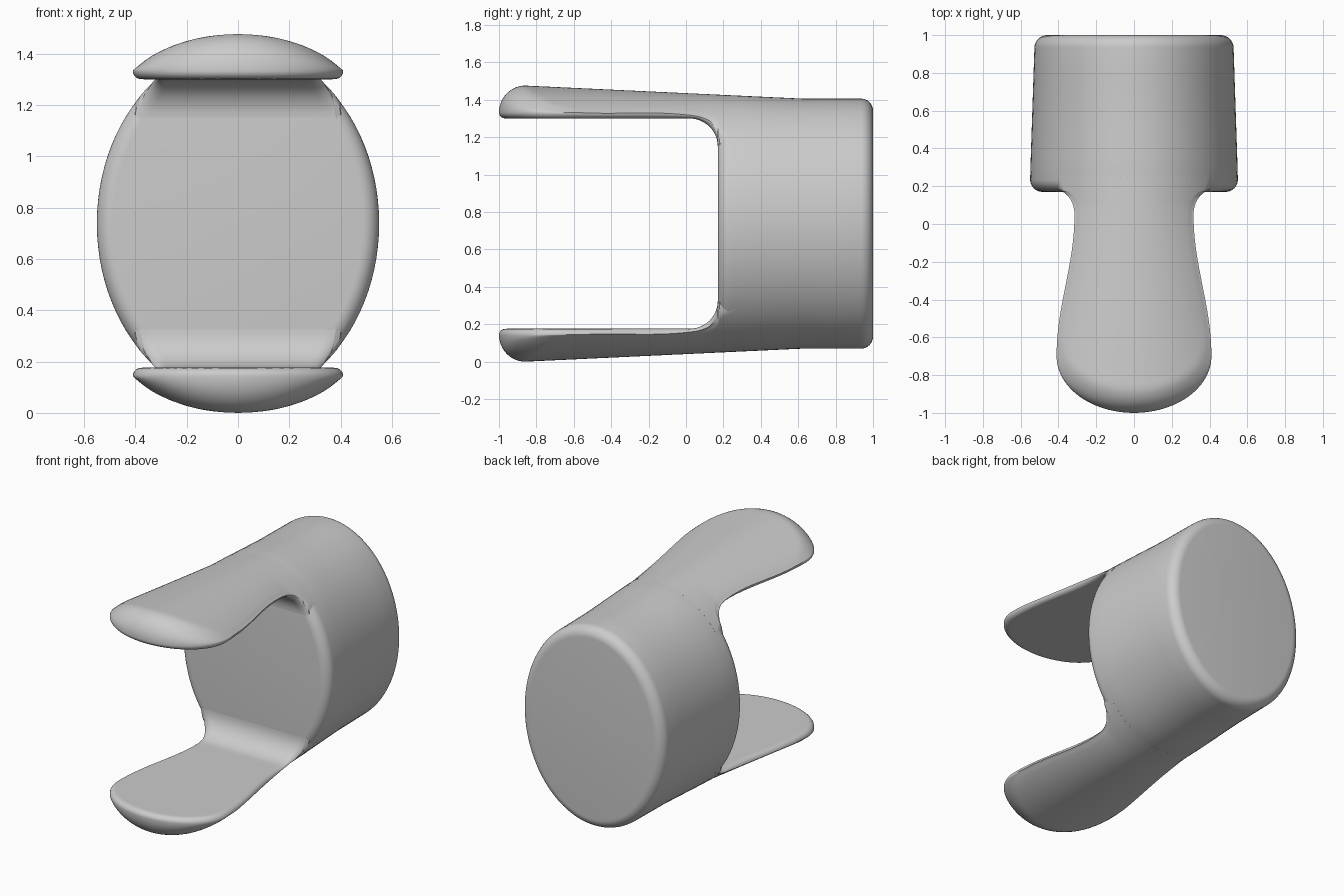
import bpy, bmesh
from math import sin, cos, pi, sqrt, hypot, radians

cube = bpy.data.objects.get("Cube")
if cube:
    bpy.data.objects.remove(cube)

MID = 0.738          # height of the mirror plane
FRONT, BACK = 0.17, 1.0
TIP_Y, TIP_W, TIP_L = -0.7, 0.41, 0.3

grey = bpy.data.materials.new("plain_grey")
grey.use_nodes = True
colour = (0.6, 0.6, 0.6, 1)
grey.diffuse_color = colour
grey.node_tree.nodes["Principled BSDF"].inputs["Base Color"].default_value = colour


def finish(bm, name):
    bmesh.ops.remove_doubles(bm, verts=bm.verts, dist=0.0004)
    bmesh.ops.recalc_face_normals(bm, faces=bm.faces)
    mesh = bpy.data.meshes.new(name)
    bm.to_mesh(mesh)
    bm.free()
    mesh.materials.append(grey)
    obj = bpy.data.objects.new(name, mesh)
    bpy.context.collection.objects.link(obj)
    bpy.ops.object.select_all(action='DESELECT')
    obj.select_set(True)
    bpy.context.view_layer.objects.active = obj
    bpy.ops.object.shade_smooth_by_angle(angle=radians(40))


def clamp(v):
    return max(0.0, min(1.0, v))


def arc(d, r):
    """Quarter-round profile: 0 at the edge, 1 at distance r inside."""
    return sqrt(max(0.0, 1 - (1 - clamp(d / r)) ** 2))


# Elliptical envelope shared by the body and both prongs
def radius_x(y):
    if y < 0.1:
        return 0.55 + 0.23 * (0.1 - y)
    return 0.55 - 0.025 * clamp((y - 0.25) / 0.75)


def radius_z(y):
    return 0.738 - 0.047 * (max(-0.86, min(0.62, y)) + 0.86)


def envelope(x, y):
    return MID + radius_z(y) * sqrt(max(0.0, 1 - (x / radius_x(y)) ** 2))


# Prong outline and underside
def half_width(y):
    if y < TIP_Y:
        return TIP_W * sqrt(max(0.0, 1 - ((y - TIP_Y) / TIP_L) ** 2))
    if y < 0.05:
        t = (0.05 - y) / (0.05 - TIP_Y)
        return 0.315 + 0.095 * (0.5 - 0.5 * cos(pi * t))
    if y < 0.175:
        return 0.315 + 0.1 * (1 - sqrt(1 - ((y - 0.05) / 0.13) ** 2))
    return 0.41 + 0.4 * (y - 0.175)


def underside(y):
    if y > FRONT + 0.001:
        return 0.95
    return 1.15 + 0.15 * sqrt(max(0.0, 1 - (max(0.0, y - 0.02) / 0.15) ** 2))


def edge_distance(x, y):
    if y >= TIP_Y:
        return half_width(y) - abs(x)
    u, v = x / TIP_W, (y - TIP_Y) / TIP_L
    q = hypot(u, v)
    return max(0.0, (1 - q) * q / hypot(u / TIP_W, v / TIP_L))


def prong_heights(x, y):
    w, low, d = half_width(y), underside(y), edge_distance(x, y)
    rim = min(low + 0.032, envelope(w, y))
    fade = clamp((-0.6 - y) / 0.3)
    fade = fade * fade * (3 - 2 * fade)
    top = rim + max(0.0, envelope(x, y) - rim) * arc(d, 0.03 + 0.11 * fade)
    bottom = rim + (low - rim) * arc(d, 0.035)
    return top, bottom


def prong(name, side):
    ys = [TIP_Y - TIP_L * cos(i * pi / 36) for i in range(18)]
    ys += [TIP_Y + 0.04 * i for i in range(18)]
    ys += [0.02 + 0.15 * sin(i * pi / 24) for i in range(13)]
    ys += [0.18, 0.2, 0.23, 0.26]
    n = 48
    bm = bmesh.new()
    sheets = ([], [])
    for y in ys:
        rows = ([], [])
        for j in range(n + 1):
            x = -half_width(y) * cos(pi * j / n)
            for row, z in zip(rows, prong_heights(x, y)):
                row.append(bm.verts.new((x, y, MID + side * (z - MID))))
        for sheet, row in zip(sheets, rows):
            sheet.append(row)
    for sheet in sheets:
        for a, b in zip(sheet, sheet[1:]):
            for j in range(n):
                bm.faces.new((a[j], a[j + 1], b[j + 1], b[j]))
    # close the end that sits inside the body
    a, b = sheets[0][-1], sheets[1][-1]
    for j in range(n):
        bm.faces.new((a[j], a[j + 1], b[j + 1], b[j]))
    bmesh.ops.dissolve_degenerate(bm, dist=0.0003, edges=bm.edges)
    finish(bm, name)


# Body: elliptical barrel with rounded rims
def body():
    steps, n, r = 8, 96, 0.065
    rings = []
    for i in range(steps + 1):
        a = i * pi / 2 / steps
        rings.append((FRONT + r * (1 - sin(a)), r * (1 - cos(a))))
    rings.reverse()
    rings = [(y, ins) for y, ins in rings]
    front = sorted(rings, key=lambda p: p[0])
    back = [(BACK - (y - FRONT), ins) for y, ins in reversed(front)]
    middle = [(0.35, 0), (0.5, 0), (0.62, 0), (0.8, 0)]
    bm = bmesh.new()
    loops = []
    for y, ins in front + middle + back:
        rx, rz = radius_x(y) - ins, radius_z(y) - ins
        loops.append([bm.verts.new((rx * cos(2 * pi * k / n), y,
                                    MID + rz * sin(2 * pi * k / n)))
                      for k in range(n)])
    for a, b in zip(loops, loops[1:]):
        for k in range(n):
            bm.faces.new((a[k], a[(k + 1) % n], b[(k + 1) % n], b[k]))
    bm.faces.new(loops[0])
    bm.faces.new(loops[-1])
    finish(bm, "barrel_body")


body()
prong("upper_prong", 1)
prong("lower_prong", -1)
